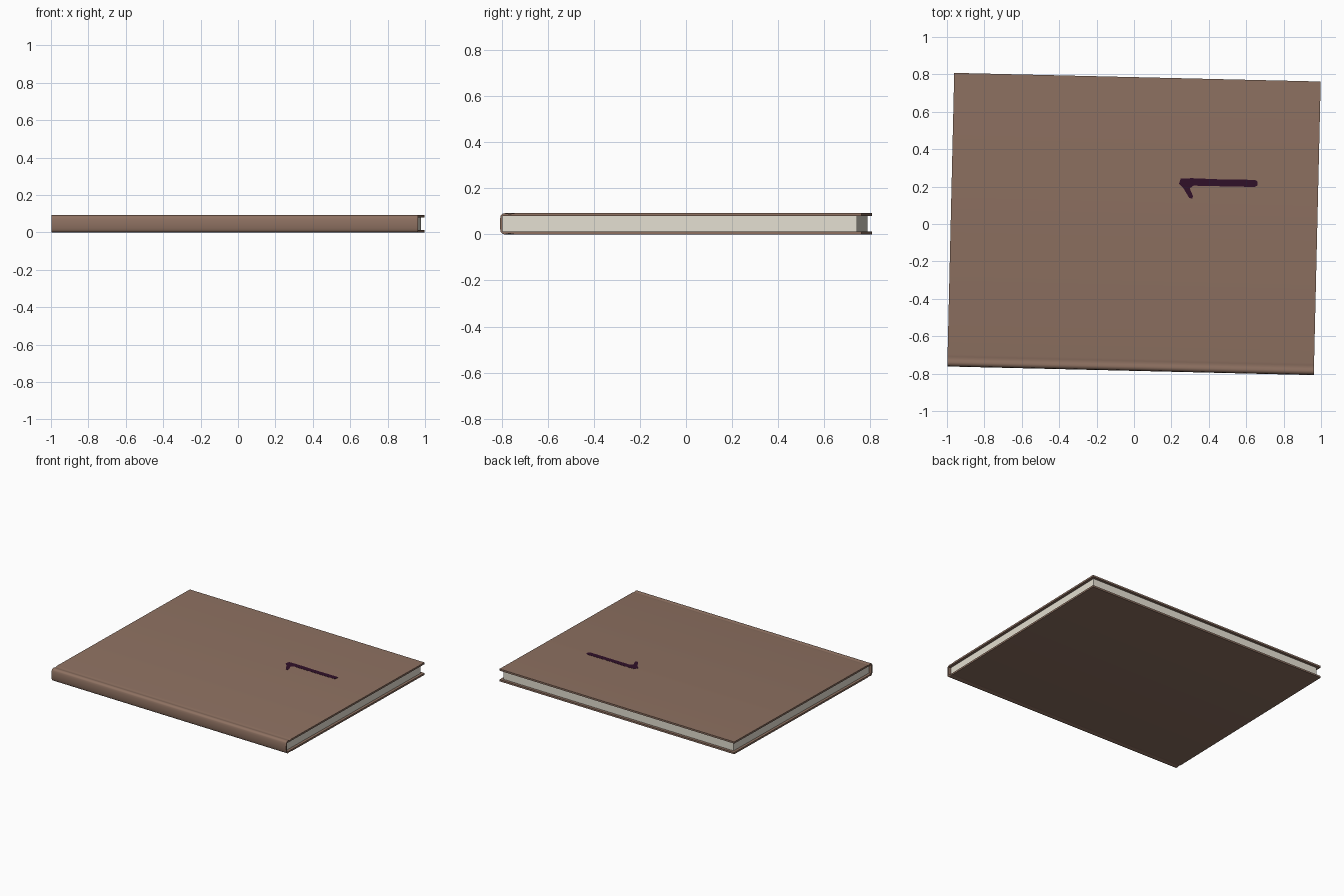
import bpy, bmesh, math

if "Cube" in bpy.data.objects:
    bpy.data.objects.remove(bpy.data.objects["Cube"])

TURN = math.radians(-1.35)      # the book lies slightly turned
L, D, H, T = 0.98, 0.785, 0.046, 0.013   # half length, half depth, half height, board


def material(name, rgb):
    m = bpy.data.materials.new(name)
    m.diffuse_color = (*rgb, 1)
    m.use_nodes = True
    m.node_tree.nodes["Principled BSDF"].inputs["Base Color"].default_value = m.diffuse_color
    return m


brown = material("brown cover", (0.27, 0.165, 0.12))
cream = material("cream paper", (0.78, 0.74, 0.64))
plum = material("dark plum", (0.03, 0.005, 0.022))


def prism(name, outline, axis, lo, hi, mat, turn=TURN):
    """Extrude a 2D outline along x (outline in y,z) or z (outline in x,y)."""
    def place(p, t):
        return (t, p[0], p[1] + H) if axis == "x" else (p[0], p[1], t)
    bm = bmesh.new()
    face = bm.faces.new([bm.verts.new(place(p, lo)) for p in outline])
    ext = bmesh.ops.extrude_face_region(bm, geom=[face])["geom"]
    step = (hi - lo, 0, 0) if axis == "x" else (0, 0, hi - lo)
    bmesh.ops.translate(bm, vec=step, verts=[v for v in ext if isinstance(v, bmesh.types.BMVert)])
    bmesh.ops.recalc_face_normals(bm, faces=bm.faces)
    me = bpy.data.meshes.new(name)
    bm.to_mesh(me)
    bm.free()
    me.materials.append(mat)
    ob = bpy.data.objects.new(name, me)
    bpy.context.collection.objects.link(ob)
    ob.rotation_euler.z = turn
    return ob


# Cover: C-shaped section with softly rounded spine and hinge grooves
half = [(D, H - T), (D, H), (-0.72, H), (-0.732, H - 0.002), (-0.742, H - 0.004),
        (-0.752, H - 0.002), (-0.762, H)]
for i in range(1, 6):           # rounded spine shoulder
    a = math.radians(90 + 15 * i)
    half.append((-0.762 + 0.02 * math.cos(a), H - 0.016 + 0.016 * math.sin(a)))
half += [(-0.7835, 0.022), (-D, 0.008)]
outer = half + [(y, -z) for y, z in reversed(half)]
inner = [(-0.773, -(H - T)), (-0.773, H - T)]
cover = prism("cover", outer + inner, "x", -L, L, brown)
bpy.context.view_layer.objects.active = cover
cover.select_set(True)
bpy.ops.object.shade_smooth_by_angle(angle=math.radians(35))

# Page block, set back from the three open edges
e = 0.02
pages = [(-L + e, -0.773), (L - e, -0.773), (L - e, D - e), (-L + e, D - e)]
prism("page_block", pages, "z", T, 2 * H - T, cream)

# Painted hooked stroke on the front cover (already in world axes)
stroke = [(0.25, 0.243), (0.31, 0.245), (0.45, 0.239), (0.645, 0.236), (0.66, 0.228),
          (0.66, 0.205), (0.645, 0.198), (0.45, 0.202), (0.318, 0.205), (0.298, 0.19),
          (0.315, 0.15), (0.313, 0.135), (0.295, 0.14), (0.265, 0.19), (0.24, 0.215)]
prism("cover_mark", stroke, "z", 2 * H - 0.001, 2 * H + 0.001, plum, 0)
